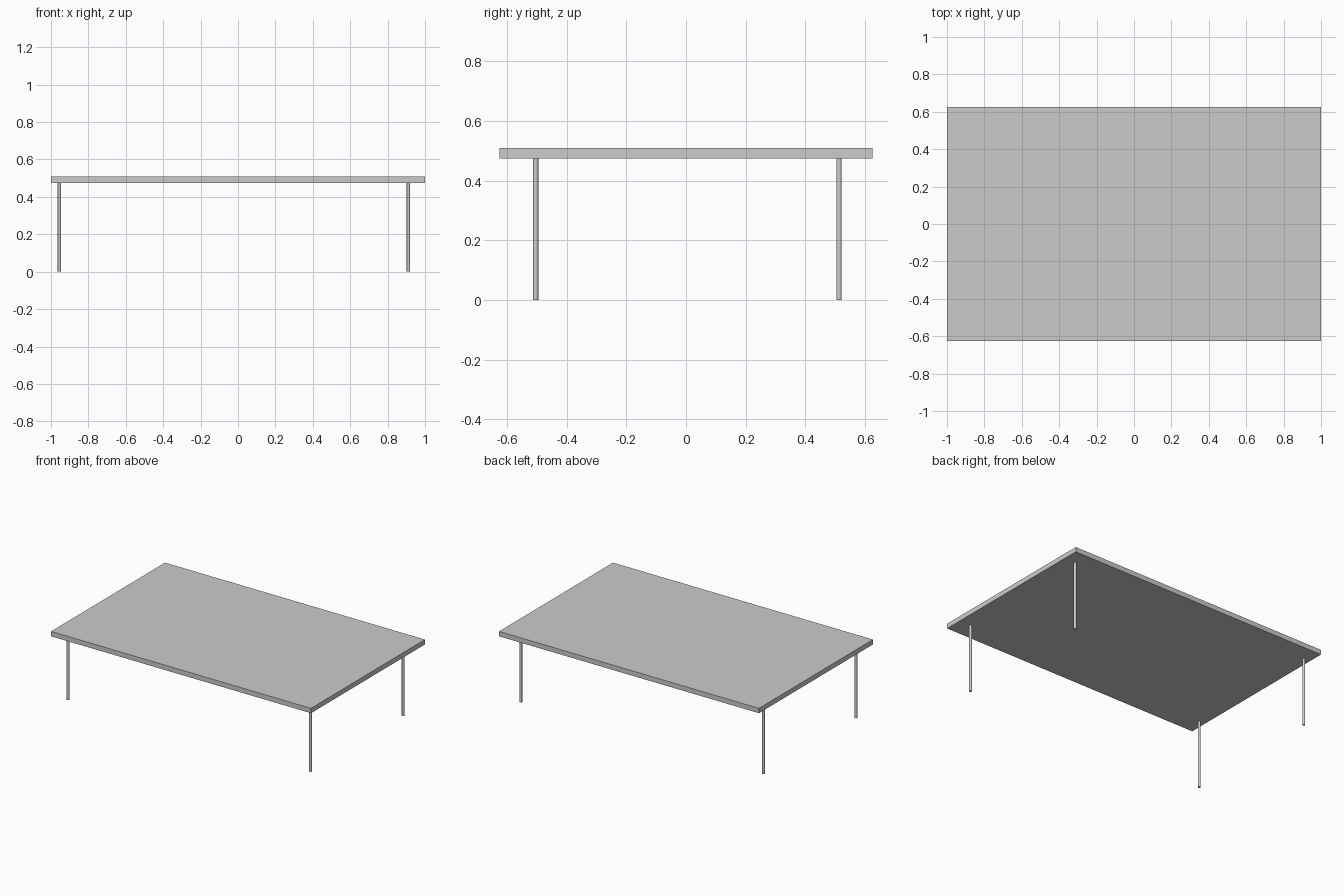
import bpy

if "Cube" in bpy.data.objects:
    bpy.data.objects.remove(bpy.data.objects["Cube"])

def box(name, lo, hi):
    bpy.ops.mesh.primitive_cube_add(size=1, location=[(a + b) / 2 for a, b in zip(lo, hi)])
    o = bpy.context.object
    o.name = name
    o.scale = [b - a for a, b in zip(lo, hi)]
    bpy.ops.object.transform_apply(location=False, rotation=False, scale=True)
    return o

# Flat slab top
TOP_Z, UNDER_Z = 0.509, 0.475
box("table_top", (-1, -0.626, UNDER_Z), (1, 0.626, TOP_Z))

# Four slim legs, set slightly off centre
for side, x in (("left", -0.955), ("right", 0.911)):
    for end, y in (("front", -0.504), ("back", 0.513)):
        bpy.ops.mesh.primitive_cylinder_add(vertices=16, radius=0.009, depth=UNDER_Z,
                                            location=(x, y, UNDER_Z / 2))
        leg = bpy.context.object
        leg.name = f"{end}_{side}_leg"
        bpy.ops.object.shade_smooth_by_angle()
